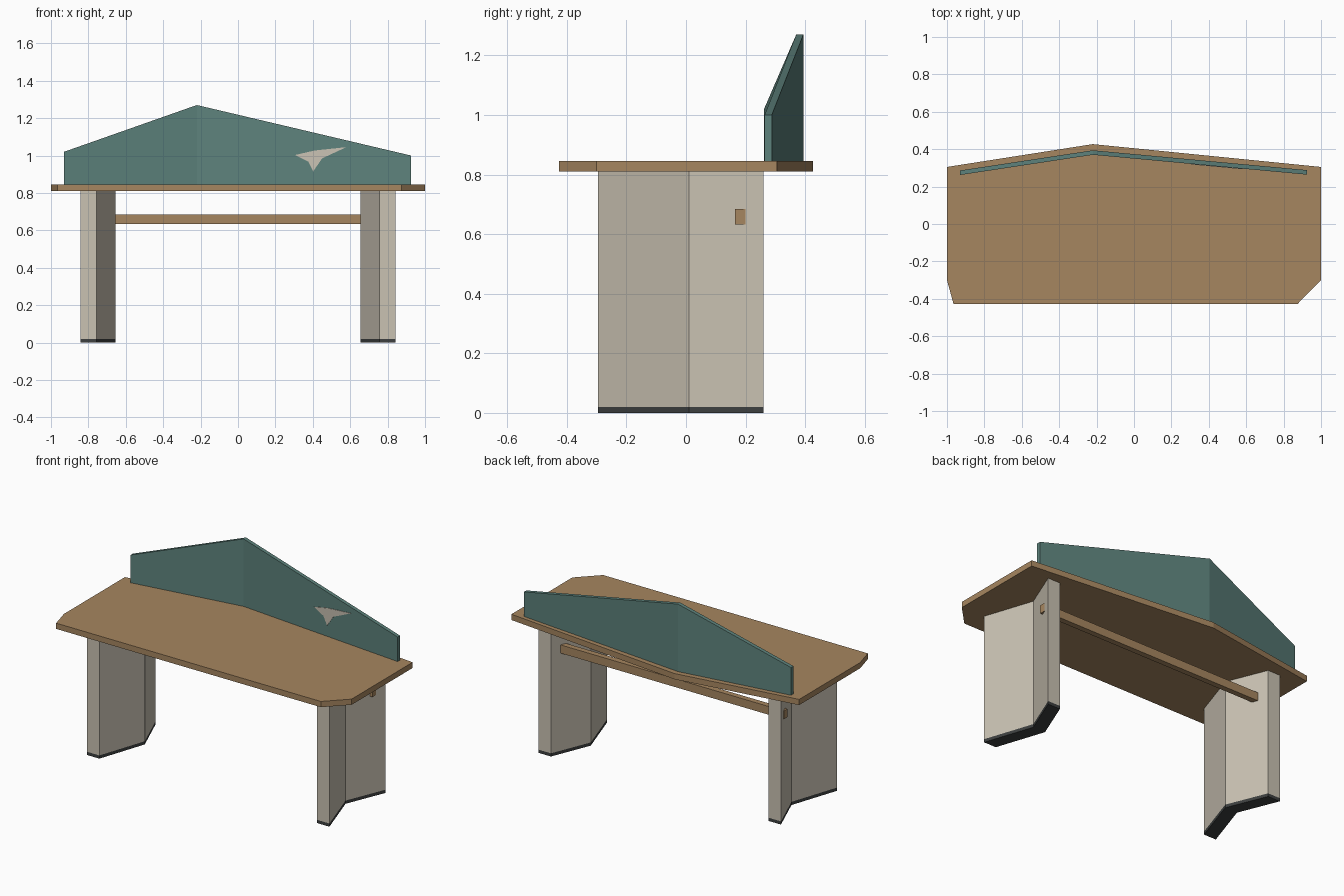
import bpy
import bmesh

cube = bpy.data.objects.get("Cube")
if cube:
    bpy.data.objects.remove(cube, do_unlink=True)


def material(name, srgb):
    rgba = [((c + 0.055) / 1.055) ** 2.4 for c in srgb] + [1.0]
    mat = bpy.data.materials.new(name)
    mat.use_nodes = True
    mat.diffuse_color = rgba
    mat.node_tree.nodes["Principled BSDF"].inputs["Base Color"].default_value = rgba
    return mat


WOOD = material("warm wood", (0.65, 0.525, 0.375))
STONE = material("pale stone", (0.79, 0.76, 0.70))
TEAL = material("muted teal", (0.365, 0.51, 0.485))
RUBBER = material("dark rubber", (0.24, 0.25, 0.25))


def solid(name, loop_a, loop_b, mat, caps=None):
    """Join two matching loops with side faces and close them with caps."""
    bm = bmesh.new()
    a = [bm.verts.new(p) for p in loop_a]
    b = [bm.verts.new(p) for p in loop_b]
    n = len(a)
    for i in range(n):
        j = (i + 1) % n
        bm.faces.new((a[i], a[j], b[j], b[i]))
    for cap in caps or [range(n)]:
        bm.faces.new([a[i] for i in cap])
        bm.faces.new([b[i] for i in cap])
    bmesh.ops.recalc_face_normals(bm, faces=bm.faces)
    mesh = bpy.data.meshes.new(name)
    bm.to_mesh(mesh)
    bm.free()
    mesh.materials.append(mat)
    obj = bpy.data.objects.new(name, mesh)
    bpy.context.collection.objects.link(obj)
    return obj


def bent_panel(name, near, far, bottom, tops, mat):
    """Upright panel with one fold: near and far are three plan points each."""
    plan = near + far[::-1]
    heights = tops + tops[::-1]
    return solid(name, [(x, y, bottom) for x, y in plan],
                 [(x, y, z) for (x, y), z in zip(plan, heights)],
                 mat, caps=[(0, 1, 4, 5), (1, 2, 3, 4)])


# Tabletop with a peaked back edge and unequal front corners
top_plan = [(-1, 0.305), (-1, -0.30), (-0.965, -0.427), (0.875, -0.427),
            (1, -0.30), (1, 0.305), (-0.22, 0.427)]
solid("tabletop", [(x, y, 0.81) for x, y in top_plan],
      [(x, y, 0.846) for x, y in top_plan], WOOD)

# Folded legs with dark feet
for side, label in ((1, "left"), (-1, "right")):
    outer = [(side * x, y) for x, y in ((0.842, -0.295), (0.74, 0.01), (0.842, 0.26))]
    inner = [(x - side * 0.085, y) for x, y in outer]
    bent_panel(label + "_leg", outer, inner, 0.02, [0.81] * 3, STONE)
    bent_panel(label + "_foot", outer, inner, 0, [0.02] * 3, RUBBER)

# Stretcher passing through both legs
beam_plan = [(-0.82, 0.165), (0.82, 0.165), (0.82, 0.2), (-0.82, 0.2)]
solid("stretcher", [(x, y, 0.633) for x, y in beam_plan],
      [(x, y, 0.685) for x, y in beam_plan], WOOD)

# Folded screen rising to a peak
screen_front = [(-0.93, 0.262), (-0.22, 0.37), (0.925, 0.264)]
screen_back = [(x, y + 0.024) for x, y in screen_front]
bent_panel("screen", screen_front, screen_back, 0.846, [1.02, 1.27, 1.0], TEAL)

# Thin dart-shaped inlay on the screen front
dart = [(0.305, 1.003), (0.41, 1.027), (0.58, 1.045), (0.45, 0.985),
        (0.402, 0.915), (0.375, 0.968)]


def screen_y(x):
    (x0, y0), (x1, y1) = screen_front[1:]
    return y0 + (y1 - y0) * (x - x0) / (x1 - x0)


solid("dart_inlay", [(x, screen_y(x) - 0.003, z) for x, z in dart],
      [(x, screen_y(x) + 0.003, z) for x, z in dart], STONE)
